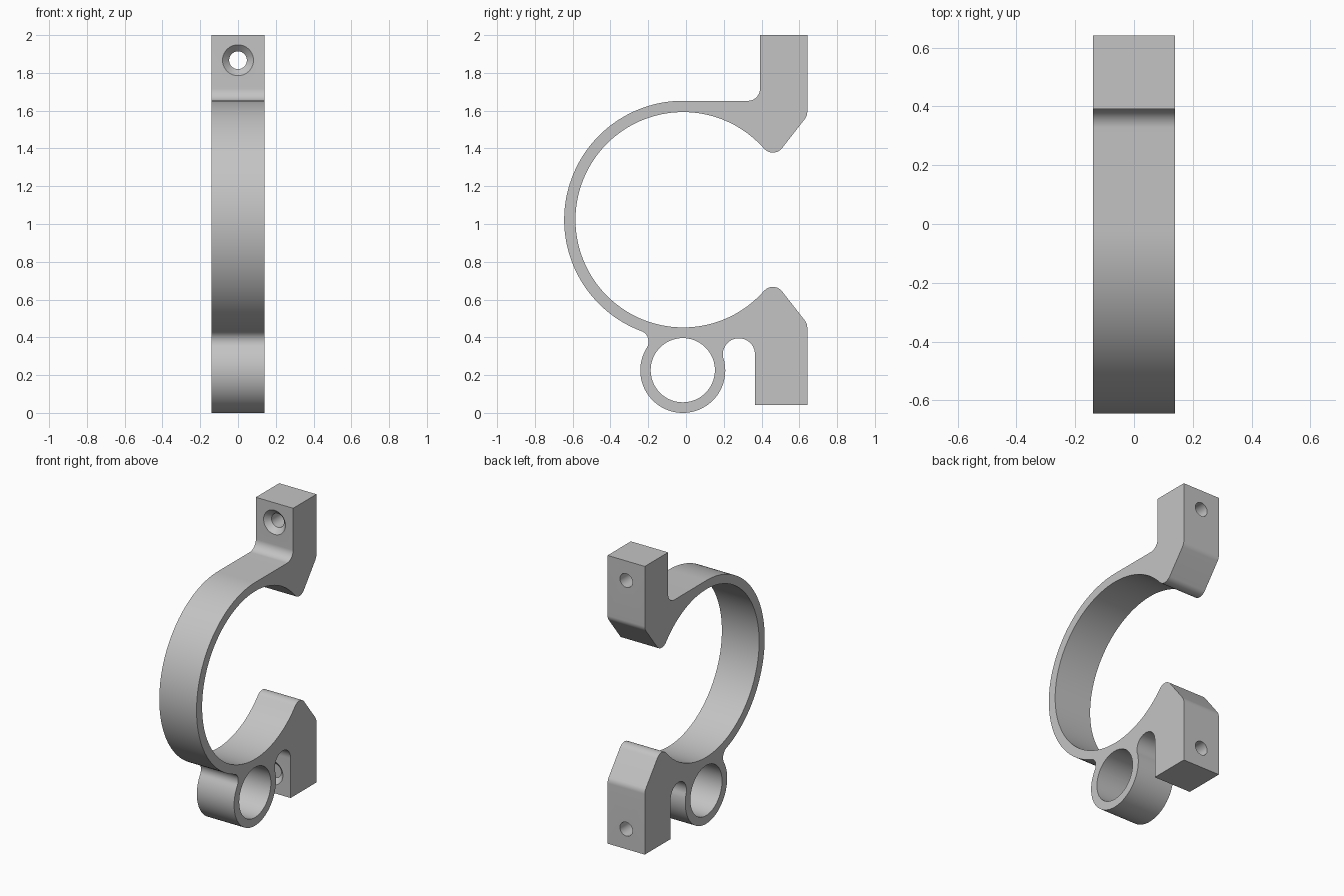
import bpy, bmesh
from math import radians, cos, sin, hypot
from mathutils import Matrix, Vector

cube = bpy.data.objects.get("Cube")
if cube:
    bpy.data.objects.remove(cube, do_unlink=True)

HALF_WIDTH = 0.14
RING_Y, RING_Z = -0.015, 1.0225          # centre of the large ring
TIP_ANGLE = 41.3                         # where the jaws leave the large ring
SLOPE = 38                               # tilt of the jaw lead-in faces

grey = bpy.data.materials.new("light grey")
grey.use_nodes = True
grey.diffuse_color = (0.55, 0.55, 0.55, 1)
grey.node_tree.nodes["Principled BSDF"].inputs["Base Color"].default_value = (0.55, 0.55, 0.55, 1)

outline = []


def point(y, z):
    """Add an outline point unless it repeats the previous one."""
    if not outline or hypot(outline[-1][0] - y, outline[-1][1] - z) > 0.0025:
        outline.append((y, z))


def arc(y, z, radius, start, end, step=6):
    """Add an arc to the outline, angles in degrees."""
    count = max(2, round(abs(end - start) / step))
    for i in range(count + 1):
        a = radians(start + (end - start) * i / count)
        point(y + radius * cos(a), z + radius * sin(a))


def mirrored(z):
    return 2 * RING_Z - z


# Back of the large ring and upper mounting tab
arc(RING_Y, RING_Z, 0.63, 249.4, 90, 2.5)
arc(0.327, 1.717, 0.065, -90, 0)
point(0.392, 2)
point(0.642, 2)
# Upper jaw, ring interior, lower jaw
arc(0.582, 1.593, 0.06, 0, -SLOPE)
arc(0.46, 1.44, 0.062, -SLOPE, TIP_ANGLE - 180)
arc(RING_Y, RING_Z, 0.57, TIP_ANGLE, 360 - TIP_ANGLE, 2.5)
arc(0.46, mirrored(1.44), 0.062, 180 - TIP_ANGLE, SLOPE)
arc(0.582, mirrored(1.593), 0.06, SLOPE, 0)
# Lower mounting tab, slot, small ring and its fillet
point(0.642, 0.042)
point(0.365, 0.042)
arc(0.28, 0.31, 0.085, 0, 196)
arc(-0.017, 0.225, 0.225, 16, -212.3, 4)
arc(-0.258, 0.3775, 0.06, -32.3, 69.4)
if hypot(outline[0][0] - outline[-1][0], outline[0][1] - outline[-1][1]) < 0.004:
    outline.pop()

# Extrude the outline across the width
bm = bmesh.new()
face = bm.faces.new([bm.verts.new((-HALF_WIDTH, y, z)) for y, z in outline])
grown = bmesh.ops.extrude_face_region(bm, geom=[face])["geom"]
bmesh.ops.translate(bm, vec=(2 * HALF_WIDTH, 0, 0),
                    verts=[v for v in grown if isinstance(v, bmesh.types.BMVert)])
bmesh.ops.recalc_face_normals(bm, faces=bm.faces)
mesh = bpy.data.meshes.new("clamp_body")
bm.to_mesh(mesh)
bm.free()
mesh.materials.append(grey)
body = bpy.data.objects.new("clamp_body", mesh)
bpy.context.collection.objects.link(body)


def cut(name, start, end, r1, r2, sides):
    """Subtract a cylinder or cone running from start to end."""
    start, end = Vector(start), Vector(end)
    axis = end - start
    turn = Vector((0, 0, 1)).rotation_difference(axis).to_matrix().to_4x4()
    cb = bmesh.new()
    bmesh.ops.create_cone(cb, cap_ends=True, segments=sides, radius1=r1, radius2=r2,
                          depth=axis.length,
                          matrix=Matrix.Translation((start + end) / 2) @ turn)
    cutter_mesh = bpy.data.meshes.new(name)
    cb.to_mesh(cutter_mesh)
    cb.free()
    cutter_mesh.materials.append(grey)
    cutter = bpy.data.objects.new(name, cutter_mesh)
    bpy.context.collection.objects.link(cutter)
    cutter.hide_render = True
    mod = body.modifiers.new(name, "BOOLEAN")
    mod.operation = "DIFFERENCE"
    mod.solver = "EXACT"
    mod.object = cutter
    bpy.ops.object.modifier_apply(modifier=mod.name)
    bpy.data.objects.remove(cutter, do_unlink=True)


bpy.ops.object.select_all(action="DESELECT")
body.select_set(True)
bpy.context.view_layer.objects.active = body

# Small ring bore and countersunk screw holes
cut("small_bore", (-0.3, -0.017, 0.226), (0.3, -0.017, 0.226), 0.17, 0.17, 72)
for front, z in ((0.392, 1.867), (0.365, mirrored(1.867))):
    cut("screw_hole", (0, front - 0.03, z), (0, 0.7, z), 0.047, 0.047, 40)
    cut("countersink", (0, front - 0.02, z), (0, front + 0.035, z), 0.102, 0.047, 40)

bpy.ops.object.shade_smooth_by_angle(angle=radians(25))
